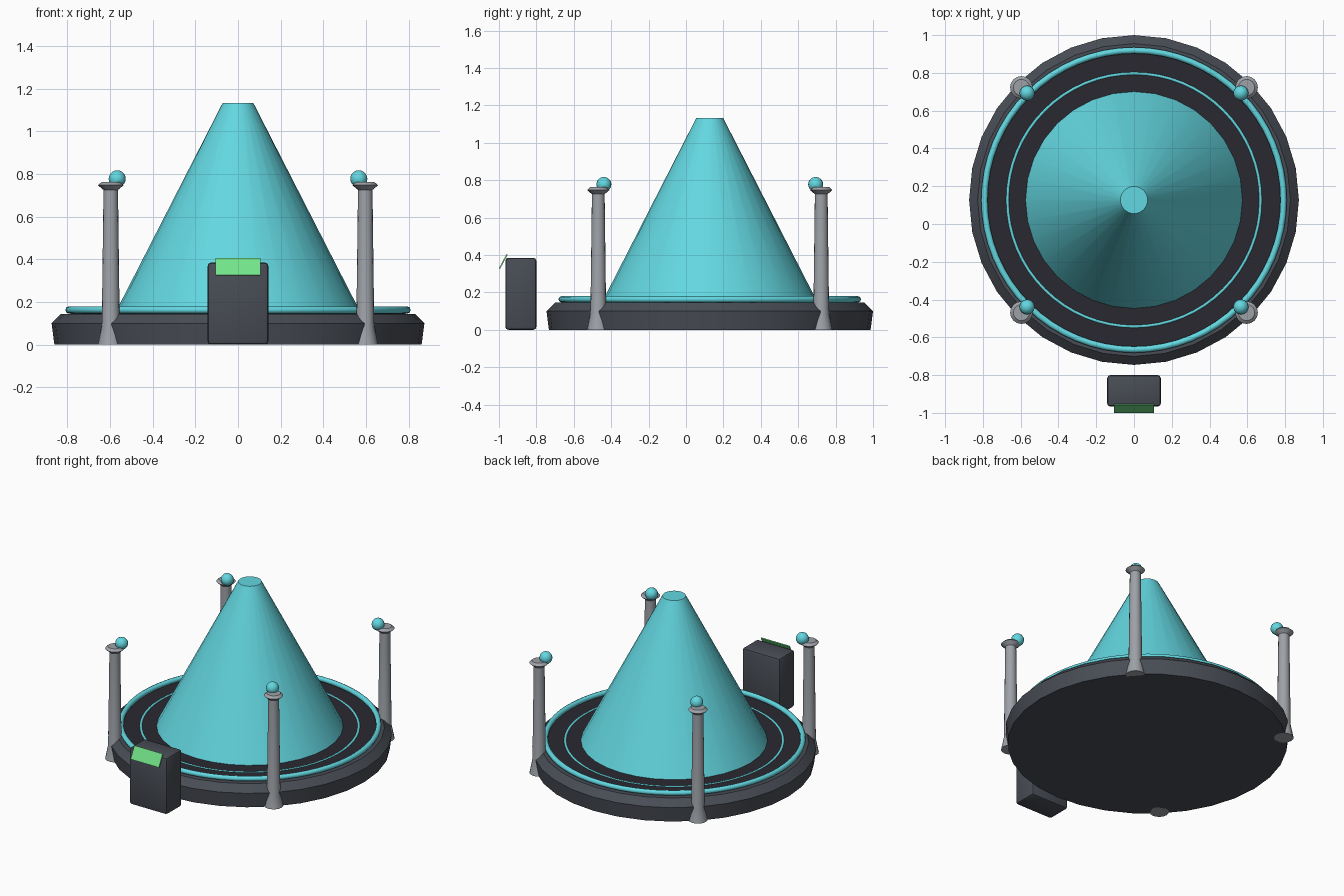
import bpy, bmesh, math
from mathutils import Matrix

if "Cube" in bpy.data.objects:
    bpy.data.objects.remove(bpy.data.objects["Cube"])

CY = 0.127  # platform centre in y


def mat(name, r, g, b):
    m = bpy.data.materials.new(name)
    m.diffuse_color = (r, g, b, 1)
    m.use_nodes = True
    m.node_tree.nodes["Principled BSDF"].inputs["Base Color"].default_value = m.diffuse_color
    return m


DARK = mat("dark metal", 0.065, 0.073, 0.09)
FLOOR = mat("black floor", 0.022, 0.022, 0.03)
GREY = mat("light grey metal", 0.34, 0.36, 0.39)
TEAL = mat("teal glow", 0.125, 0.68, 0.75)
GREEN = mat("green screen", 0.17, 0.78, 0.25)


def finish(name, bm, material, loc, angle=30):
    bmesh.ops.recalc_face_normals(bm, faces=bm.faces)
    me = bpy.data.meshes.new(name)
    bm.to_mesh(me)
    bm.free()
    me.materials.append(material)
    ob = bpy.data.objects.new(name, me)
    ob.location = loc
    bpy.context.collection.objects.link(ob)
    if angle:
        bpy.ops.object.select_all(action='DESELECT')
        ob.select_set(True)
        bpy.context.view_layer.objects.active = ob
        bpy.ops.object.shade_smooth_by_angle(angle=math.radians(angle))
    return ob


def lathe(name, profile, sides, material, loc, closed=False, angle=30):
    """Spin (radius, z) points round z; open profiles get end caps."""
    bm = bmesh.new()
    rings = [[bm.verts.new((r * math.cos(2 * math.pi * i / sides),
                            r * math.sin(2 * math.pi * i / sides), z))
              for i in range(sides)] for r, z in profile]
    pairs = list(zip(rings, rings[1:]))
    if closed:
        pairs.append((rings[-1], rings[0]))
    else:
        bm.faces.new(rings[0])
        bm.faces.new(rings[-1])
    for a, b in pairs:
        for i in range(sides):
            j = (i + 1) % sides
            bm.faces.new((a[i], a[j], b[j], b[i]))
    return finish(name, bm, material, loc, angle)


def torus(name, major, minor, z, material):
    pts = [(major + minor * math.cos(math.pi * k / 4),
            minor * math.sin(math.pi * k / 4)) for k in range(8)]
    return lathe(name, pts, 64, material, (0, CY, z), closed=True, angle=60)


def box(name, size, loc, material, tilt=0.0, bevel=0.0):
    bm = bmesh.new()
    bmesh.ops.create_cube(bm, size=1, matrix=Matrix.Rotation(tilt, 4, 'X')
                          @ Matrix.Diagonal((*size, 1)))
    if bevel:
        bmesh.ops.bevel(bm, geom=bm.edges[:], offset=bevel, segments=2,
                        profile=0.5, affect='EDGES')
    return finish(name, bm, material, loc)


# round platform with a chamfered rim and a black floor plate
lathe("platform", [(0.86, 0), (0.873, 0.1), (0.828, 0.145)], 32, DARK, (0, CY, 0))
lathe("floor_plate", [(0.785, 0.14), (0.785, 0.15)], 64, FLOOR, (0, CY, 0))

# glowing rings and the projection cone
torus("outer_ring", 0.792, 0.017, 0.163, TEAL)
torus("inner_ring", 0.67, 0.009, 0.146, TEAL)
lathe("projection_cone", [(0.574, 0.151), (0.072, 1.132)], 32, TEAL, (0, CY, 0))

# four pillars with a glowing ball leaning towards the middle
post = [(0.06, 0), (0.057, 0.015), (0.042, 0.09), (0.034, 0.725),
        (0.06, 0.747), (0.043, 0.762)]
for sx, side in ((-1, "left"), (1, "right")):
    for sy, end in ((-1, "front"), (1, "back")):
        lathe(f"{end}_{side}_pillar", post, 16, GREY,
              (sx * 0.596, CY + sy * 0.596, 0))
        bm = bmesh.new()
        bmesh.ops.create_uvsphere(bm, u_segments=16, v_segments=10, radius=0.04)
        finish(f"{end}_{side}_ball", bm, TEAL,
               (sx * 0.566, CY + sy * 0.566, 0.777), 60)

# control console with a tilted screen
box("console", (0.284, 0.166, 0.385), (0, -0.883, 0.1925), DARK, bevel=0.016)
box("console_screen", (0.212, 0.007, 0.088), (0, -0.977, 0.365), GREEN,
    tilt=math.radians(-28))
